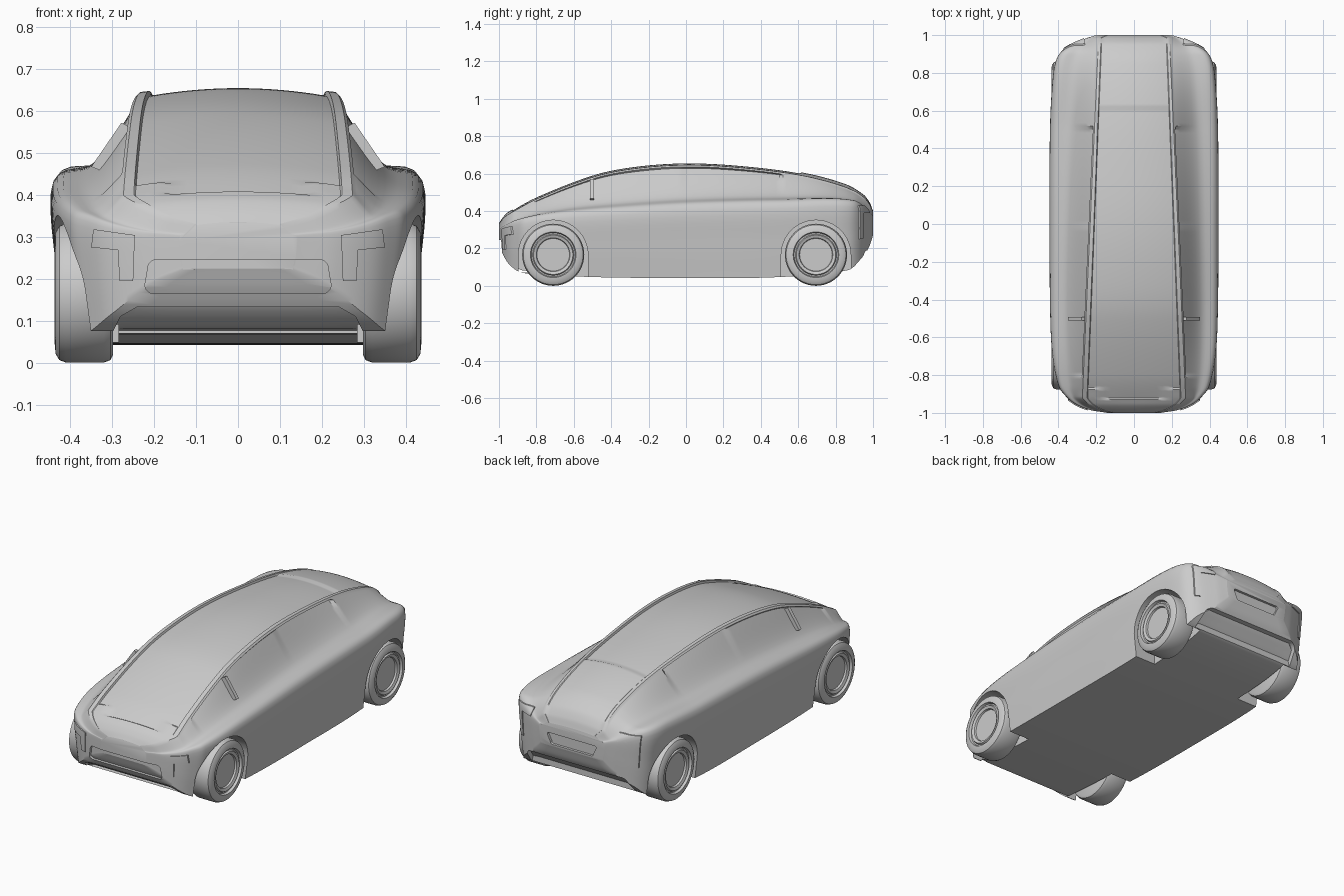
import bpy
import bmesh
from math import sin, cos, pi, radians
from mathutils import Vector

if "Cube" in bpy.data.objects:
    bpy.data.objects.remove(bpy.data.objects["Cube"])

GREY = (0.6, 0.6, 0.6, 1)
grey = bpy.data.materials.new("plain grey")
grey.use_nodes = True
grey.diffuse_color = GREY
grey.node_tree.nodes["Principled BSDF"].inputs["Base Color"].default_value = GREY

# Lengthwise profiles: (y, value)
TOP = [(-1, .335), (-.98, .365), (-.95, .395), (-.8, .48), (-.5, .597), (-.3, .64),
       (-.03, .662), (.25, .652), (.6, .61), (.85, .545), (.95, .487), (.985, .44), (1, .4)]
BOTTOM = [(-1, .22), (-.98, .17), (-.95, .12), (-.9, .078), (-.86, .067), (-.5, .047),
          (0, .042), (.5, .047), (.87, .085), (.94, .15), (.98, .21), (1, .27)]
WIDTH = [(-1, .14), (-.985, .23), (-.95, .315), (-.9, .37), (-.86, .395), (-.72, .425),
         (-.5, .438), (0, .441), (.5, .438), (.75, .425), (.87, .405), (.93, .36), (.98, .26), (1, .2)]
BELT = [(-1, .3), (-.9, .34), (-.7, .375), (-.4, .397), (0, .42), (.5, .436), (.9, .44), (1, .37)]


def smooth(pts, t):
    """Cubic interpolation through (position, value) pairs."""
    i = 0
    while i < len(pts) - 2 and t > pts[i + 1][0]:
        i += 1

    def slope(k):
        a, b = pts[max(k - 1, 0)], pts[min(k + 1, len(pts) - 1)]
        return (b[1] - a[1]) / (b[0] - a[0])
    (x0, v0), (x1, v1) = pts[i], pts[i + 1]
    h = x1 - x0
    s = (t - x0) / h
    a = slope(i) * h - (v1 - v0)
    b = (v1 - v0) - slope(i + 1) * h
    return v0 + s * (v1 - v0) + s * (1 - s) * (a * (1 - s) + b * s)


def new_object(name, bm):
    bmesh.ops.recalc_face_normals(bm, faces=bm.faces[:])
    mesh = bpy.data.meshes.new(name)
    bm.to_mesh(mesh)
    bm.free()
    mesh.materials.append(grey)
    obj = bpy.data.objects.new(name, mesh)
    bpy.context.collection.objects.link(obj)
    return obj


def window_depth(y):
    if -.8 < y < -.02:
        return .012
    return .02 if -.02 <= y < .5 else 0


def half_section(y):
    """Half outline from floor centre to roof centre, as (x, z)."""
    w, low, belt, top = (smooth(p, y) for p in (WIDTH, BOTTOM, BELT, TOP))
    rail = min(.24 - .045 * y, .8 * w)
    glass = rail * .87
    rail_z = top - min(.018, (top - belt) * .2)
    side = [(.94 * w, low), (.985 * w, (low + belt) / 2), (w, belt),
            ((rail + w) / 2, belt + (rail_z - belt) * .26), (rail, rail_z - .008)]
    xs = [(i, p[0]) for i, p in enumerate(side)]
    zs = [(i, p[1]) for i, p in enumerate(side)]
    pts = [(side[0][0] * i / 4, low) for i in range(4)]
    for u in [i / 6 for i in range(24)] + [3.95, 4]:
        dent = window_depth(y) * (u - 3) if 3 < u < 4 else 0
        pts.append((smooth(xs, u) - dent, smooth(zs, u)))
    # raised rail beside the sunken roof glass
    pts += [(rail - .008, rail_z + .001), (glass + .004, rail_z + .003)]
    for i in range(9):
        x = glass * (1 - i / 8)
        sunk = -.87 < y < .605 or (-.925 < y <= -.87 and x < .16)
        z = top - (top - rail_z) * (x / glass) ** 2
        pts.append((x, z - (.008 if sunk else 0)))
    return pts


def shell(name, offset=0):
    """Lofted body, optionally grown or shrunk."""
    bm = bmesh.new()
    rings = []
    count = 150
    for s in range(count + 1):
        y = sin(pi / 2 * (2 * s / count - 1))
        half = half_section(y)
        outline = half + [(-x, z) for x, z in half[-2:0:-1]]
        rings.append([bm.verts.new((x, y, z)) for x, z in outline])
    n = len(rings[0])
    for a, b in zip(rings, rings[1:]):
        for i in range(n):
            j = (i + 1) % n
            bm.faces.new((a[i], a[j], b[j], b[i]))
    bm.faces.new(rings[0])
    bm.faces.new(rings[-1])
    if offset:
        bmesh.ops.recalc_face_normals(bm, faces=bm.faces[:])
        bm.normal_update()
        moves = [(v, v.normal * offset) for v in bm.verts]
        for v, move in moves:
            v.co += move
    return new_object(name, bm)


def prism(name, outline, axis, lo, hi):
    """Extrude an (x, z) outline along y, or a (y, z) outline along x."""
    bm = bmesh.new()
    ends = []
    for d in (lo, hi):
        ends.append([bm.verts.new((a, d, b) if axis == "y" else (d, a, b)) for a, b in outline])
    n = len(outline)
    for i in range(n):
        j = (i + 1) % n
        bm.faces.new((ends[0][i], ends[0][j], ends[1][j], ends[1][i]))
    for end in ends:
        bm.faces.new(end)
    return new_object(name, bm)


def combine(obj, tool, operation):
    mod = obj.modifiers.new("cut", "BOOLEAN")
    mod.operation, mod.solver, mod.object = operation, "EXACT", tool
    bpy.context.view_layer.objects.active = obj
    bpy.ops.object.modifier_apply(modifier=mod.name)


def rounded(half_top, half_low, z0, z1, r):
    """Mirrored trapezoid with rounded corners."""
    pts = []
    for cx, cz, start in ((half_top - r, z1 - r, 0), (r - half_top, z1 - r, 90),
                          (r - half_low, z0 + r, 180), (half_low - r, z0 + r, 270)):
        for k in range(6):
            a = radians(start + 18 * k)
            pts.append((cx + r * cos(a), cz + r * sin(a)))
    return pts


def mirrored(outline, side):
    return [(side * a, b) for a, b in outline]


body = shell("body")

# Shallow openings in the nose and tail
for name, outline, lo, hi, depth in (
        ("grille", rounded(.215, .222, .165, .245, .02), -1.2, -.8, .014),
        ("lower_intake", [(-.3, .07), (-.28, .11), (-.24, .133), (.24, .133), (.28, .11), (.3, .07)],
         -1.2, -.8, .014),
        ("plate_recess", rounded(.15, .13, .28, .34, .01), .8, 1.2, .014),
        ("diffuser", rounded(.31, .34, -.02, .19, .04), .885, 1.2, .025)):
    tool = prism(name + "_cutter", outline, "y", lo, hi)
    core = shell("core", -depth)
    combine(tool, core, "DIFFERENCE")
    combine(body, tool, "DIFFERENCE")
    for helper in (tool, core):
        bpy.data.objects.remove(helper)

# Wheel arches
AXLES = {"front": -.71, "rear": .695}
for axle in AXLES.values():
    arch = [(axle + .186 * cos(pi * k / 32), .165 + .186 * sin(pi * k / 32)) for k in range(33)]
    arch += [(axle - .186, -.1), (axle + .186, -.1)]
    for side in (-1, 1):
        tool = prism("arch_cutter", arch, "x", side * .285, side * .6)
        combine(body, tool, "DIFFERENCE")
        bpy.data.objects.remove(tool)

# L-shaped lamps and window pillars
HEADLAMP = [(.25, .195), (.283, .195), (.286, .268), (.35, .275), (.345, .318), (.246, .304)]
TAILLAMP = [(.335, .25), (.36, .25), (.375, .43), (.26, .43), (.265, .39), (.338, .39)]
PILLAR = [(.35, .467), (.278, .572), (.255, .56), (.32, .455)]
skin = shell("skin", .006)
for side, label in ((1, "left"), (-1, "right")):
    for name, outline, lo, hi in (("headlamp", HEADLAMP, -1.1, -.88), ("taillamp", TAILLAMP, .88, 1.1)):
        lamp = prism(label + "_" + name, mirrored(outline, side), "y", lo, hi)
        combine(lamp, skin, "INTERSECT")
    prism(label + "_window_pillar", mirrored(PILLAR, side), "y", -.512, -.492)
bpy.data.objects.remove(skin)

# Wheels: one turned profile of (x, radius)
PROFILE = [(.298, .0), (.298, .148), (.304, .16), (.32, .166), (.41, .166), (.426, .16), (.435, .145),
           (.437, .122), (.424, .117), (.424, .11), (.432, .105), (.426, .09), (.416, .087), (.416, 0)]
for label, axle in AXLES.items():
    for side, hand in ((1, "left"), (-1, "right")):
        bm = bmesh.new()
        verts = [bm.verts.new((side * x, axle, .166 + r)) for x, r in PROFILE]
        edges = [bm.edges.new(pair) for pair in zip(verts, verts[1:])]
        bmesh.ops.spin(bm, geom=verts + edges, cent=(0, axle, .166), axis=(1, 0, 0),
                       angle=2 * pi, steps=56, use_duplicate=False)
        bmesh.ops.remove_doubles(bm, verts=bm.verts[:], dist=.0002)
        new_object(label + "_" + hand + "_wheel", bm)

# Smooth shading with sharp edges kept
bpy.ops.object.select_all(action="DESELECT")
for obj in bpy.context.collection.objects:
    if obj.type == "MESH":
        obj.select_set(True)
        bpy.context.view_layer.objects.active = obj
bpy.ops.object.shade_smooth_by_angle(angle=radians(32))
